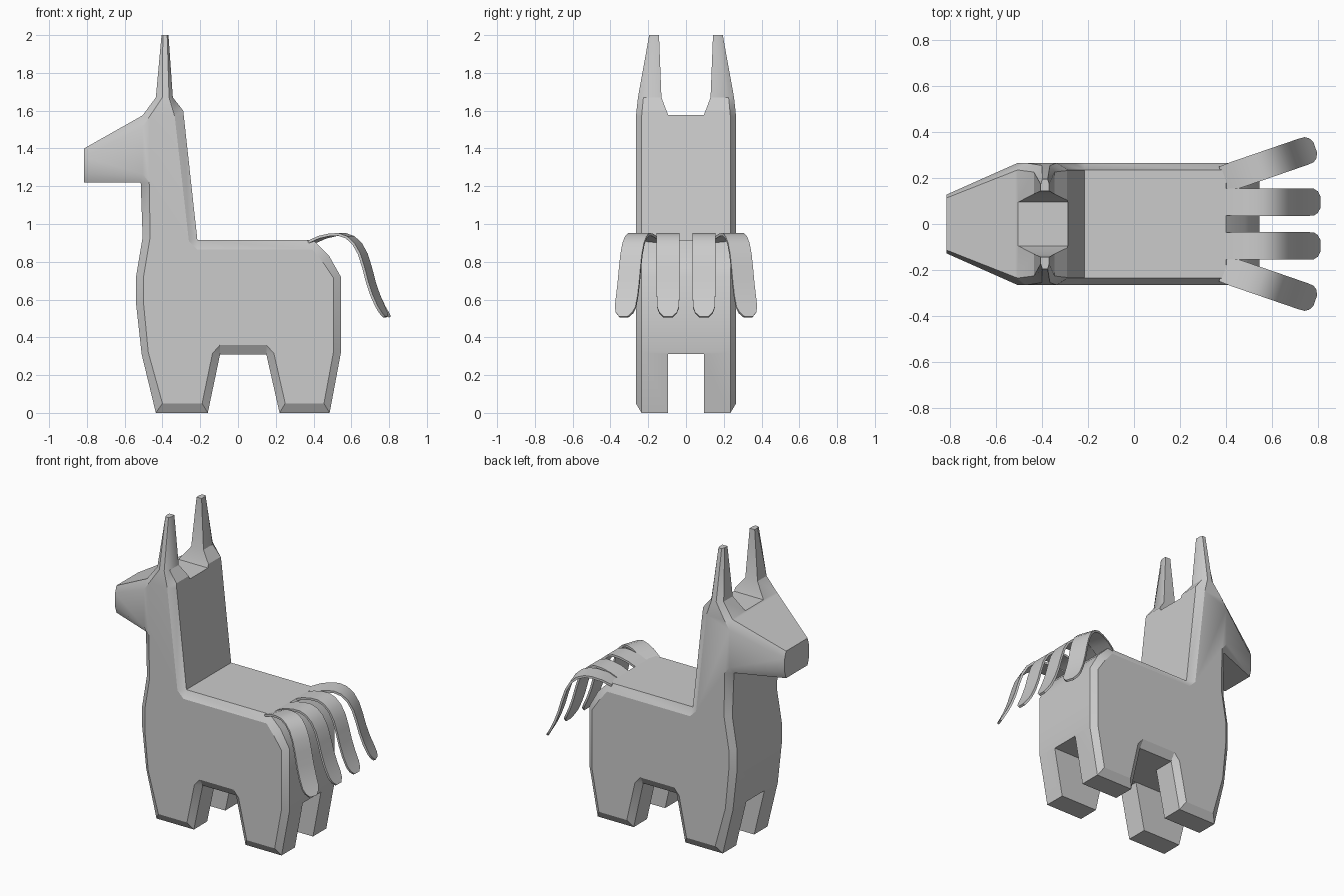
import bpy, bmesh, math
from mathutils import Vector, Matrix

if "Cube" in bpy.data.objects:
    bpy.data.objects.remove(bpy.data.objects["Cube"])


def finish(bm, name, angle=30):
    bmesh.ops.recalc_face_normals(bm, faces=bm.faces)
    me = bpy.data.meshes.new(name)
    bm.to_mesh(me)
    bm.free()
    ob = bpy.data.objects.new(name, me)
    bpy.context.collection.objects.link(ob)
    return ob


def activate(ob):
    bpy.ops.object.select_all(action='DESELECT')
    ob.select_set(True)
    bpy.context.view_layer.objects.active = ob


# Side outline: (outer x, outer z, chamfer inset x, chamfer inset z)
OUTLINE = [
    (-.435, 0, -.40, .05), (-.16, 0, -.19, .05),
    (-.095, .31, -.135, .315), (-.095, .31, -.095, .36),
    (.15, .31, .15, .36), (.15, .31, .19, .315),
    (.22, 0, .25, .05), (.485, 0, .455, .05),
    (.545, .32, .505, .32), (.545, .72, .505, .715),
    (.48, .835, .455, .79), (.40, .915, .395, .865),
    (-.215, .915, -.215, .865), (-.215, .915, -.26, .91),
    (-.29, 1.60, -.335, 1.57), (-.345, 1.67, -.365, 1.67),
    (-.368, 2.0, -.375, 2.0), (-.405, 2.0, -.398, 2.0),
    (-.435, 1.67, -.40, 1.67), (-.505, 1.575, -.505, 1.515),
    (-.815, 1.40, -.815, 1.355), (-.815, 1.22, -.815, 1.265),
    (-.515, 1.22, -.505, 1.265), (-.515, 1.22, -.47, 1.22),
    (-.505, .93, -.465, .93), (-.54, .72, -.50, .72),
    (-.54, .58, -.50, .58), (-.51, .31, -.475, .32),
]


def width_scale(x, z):
    """Taper of the head toward the nose and of the ears toward the tips."""
    s = 1.0
    if z > 1.2 and x < -.505:
        s = 1 - .52 * (-.505 - x) / .31
    if z > 1.57:
        s *= 1 - .04 * (z - 1.57) / .1 if z < 1.67 else .96 - .225 * (z - 1.67) / .33
    return s


# Chamfered slab with body, neck, head, ears and legs
bm = bmesh.new()
rings = []
for y, k in ((-.265, 2), (-.235, 0), (.235, 0), (.265, 2)):
    rings.append([bm.verts.new((p[k], y, p[k + 1])) for p in OUTLINE])
n = len(OUTLINE)
for a, b in zip(rings, rings[1:]):
    for i in range(n):
        j = (i + 1) % n
        bm.faces.new((a[i], a[j], b[j], b[i]))
bm.faces.new(rings[0])
bm.faces.new(rings[-1])
bmesh.ops.remove_doubles(bm, verts=bm.verts, dist=.0005)
for co, no in (((-.505, 0, 0), (1, 0, 0)), ((0, 0, 1.57), (0, 0, 1)), ((0, 0, 1.67), (0, 0, 1))):
    bmesh.ops.bisect_plane(bm, geom=bm.verts[:] + bm.edges[:] + bm.faces[:],
                           dist=.0005, plane_co=co, plane_no=no)
for v in bm.verts:
    v.co.y *= width_scale(v.co.x, v.co.z)
body = finish(bm, "body")


# Slots between the left and right legs and between the ears
def cut_slot(half_profile, x0, x1):
    bm = bmesh.new()
    pts = half_profile + [(-y, z) for y, z in reversed(half_profile)]
    face = bm.faces.new([bm.verts.new((x0, y, z)) for y, z in pts])
    ext = bmesh.ops.extrude_face_region(bm, geom=[face])
    bmesh.ops.translate(bm, vec=(x1 - x0, 0, 0),
                        verts=[g for g in ext['geom'] if isinstance(g, bmesh.types.BMVert)])
    cutter = finish(bm, "slot_cutter")
    cutter.hide_render = True
    mod = body.modifiers.new("slot", 'BOOLEAN')
    mod.operation = 'DIFFERENCE'
    mod.solver = 'EXACT'
    mod.object = cutter
    activate(body)
    bpy.ops.object.modifier_apply(modifier=mod.name)
    bpy.data.objects.remove(cutter)


cut_slot([(.095, -.1), (.095, .311)], -.7, .7)
cut_slot([(.095, 1.578), (.13, 1.67), (.143, 2.0), (.146, 2.1)], -.7, -.1)
activate(body)
bpy.ops.object.shade_smooth_by_angle(angle=math.radians(30))

# Tail strips: (distance along, height, half width)
STRIP = [(0, .905, .058), (.06, .93, .06), (.12, .943, .06), (.17, .945, .06),
         (.215, .93, .06), (.255, .895, .06), (.287, .84, .06), (.31, .77, .06),
         (.332, .69, .06), (.357, .62, .06), (.385, .56, .058), (.402, .53, .047),
         (.414, .508, .024)]


def tail_strip(name, y, angle):
    bm = bmesh.new()
    rows = [[bm.verts.new((d, w * t, z)) for t in (-1, 0, 1)] for d, z, w in STRIP]
    for a, b in zip(rows, rows[1:]):
        for i in range(2):
            bm.faces.new((a[i], a[i + 1], b[i + 1], b[i]))
    bm.transform(Matrix.Translation((.39, y, 0)) @ Matrix.Rotation(angle, 4, 'Z'))
    ob = finish(bm, name)
    mod = ob.modifiers.new("thickness", 'SOLIDIFY')
    mod.thickness = .014
    mod.offset = 0
    activate(ob)
    bpy.ops.object.modifier_apply(modifier=mod.name)
    bpy.ops.object.shade_smooth_by_angle(angle=math.radians(35))


for side, label in ((-1, "right"), (1, "left")):
    tail_strip("tail_inner_" + label, side * .095, 0)
    tail_strip("tail_outer_" + label, side * .195, side * math.radians(19))
